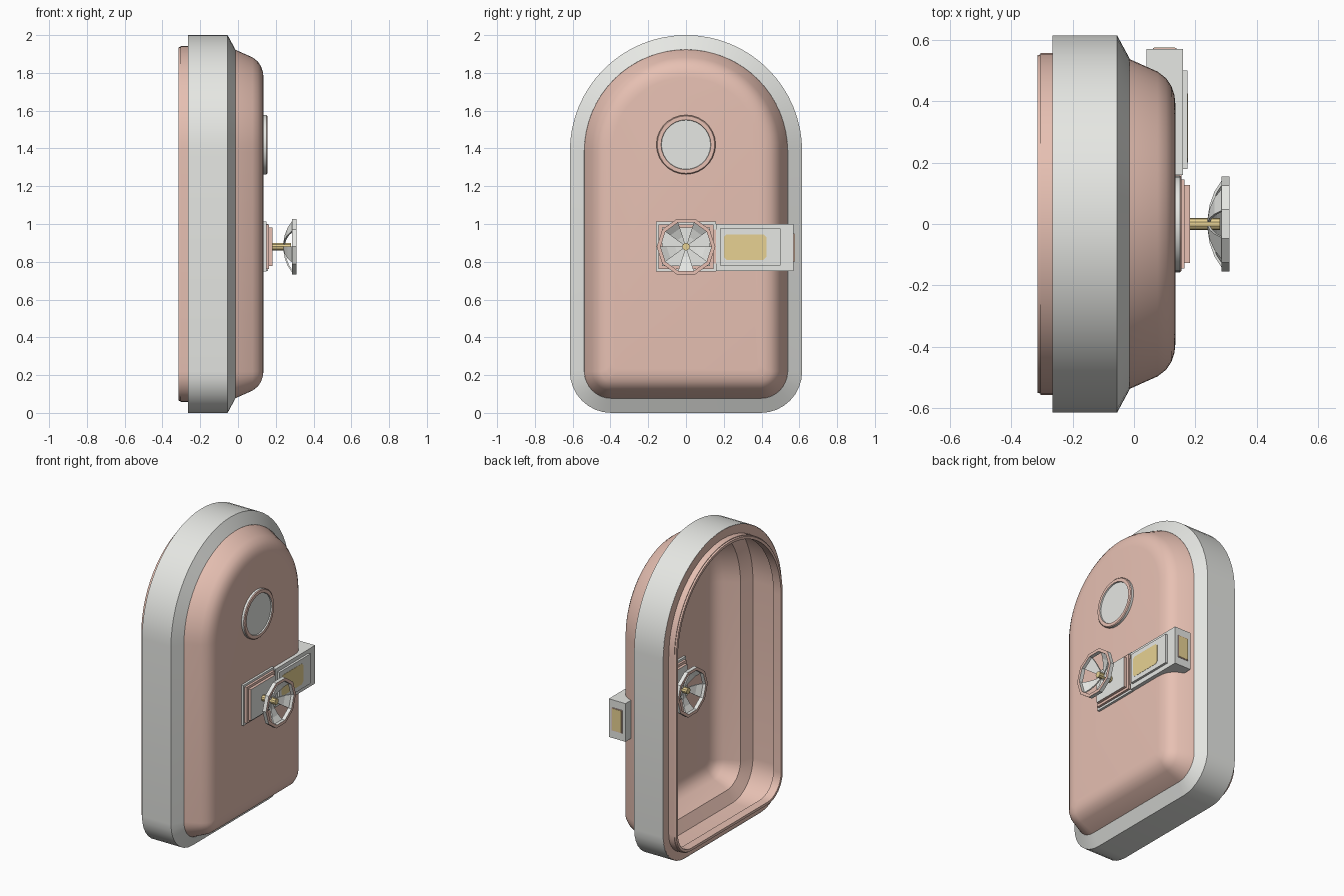
import bpy, bmesh, math
from mathutils import Vector

if "Cube" in bpy.data.objects:
    bpy.data.objects.remove(bpy.data.objects["Cube"])


def material(name, rgb):
    m = bpy.data.materials.new(name)
    m.diffuse_color = (*rgb, 1)
    m.use_nodes = True
    m.node_tree.nodes["Principled BSDF"].inputs["Base Color"].default_value = m.diffuse_color
    return m


GREY = material("light grey", (0.80, 0.81, 0.78))
PINK = material("dusty pink", (0.80, 0.53, 0.45))
GOLD = material("pale gold", (0.80, 0.64, 0.29))


def finish(name, bm, mats, smooth=None, rule=None):
    bmesh.ops.remove_doubles(bm, verts=bm.verts, dist=1e-5)
    bmesh.ops.recalc_face_normals(bm, faces=bm.faces)
    bm.normal_update()
    if rule:
        for f in bm.faces:
            f.material_index = rule(f)
    me = bpy.data.meshes.new(name)
    bm.to_mesh(me)
    bm.free()
    for m in mats:
        me.materials.append(m)
    ob = bpy.data.objects.new(name, me)
    bpy.context.collection.objects.link(ob)
    if smooth:
        bpy.ops.object.select_all(action='DESELECT')
        ob.select_set(True)
        bpy.context.view_layer.objects.active = ob
        bpy.ops.object.shade_smooth_by_angle(angle=math.radians(smooth))
    return ob


def outline(x, d):
    """Arched door outline at depth x, inset by d."""
    w, r = 0.615 - d, max(0.22 - d, 0.04)
    pts = [(w * math.cos(math.pi * i / 32), 1.385 + w * math.sin(math.pi * i / 32))
           for i in range(33)]
    for sy, a0 in ((-1, math.pi), (1, 1.5 * math.pi)):
        for i in range(9):
            a = a0 + i * math.pi / 16
            pts.append((sy * (w - r) + r * math.cos(a), d + r + r * math.sin(a)))
    return [Vector((x, y, z)) for y, z in pts]


def skin(bm, loops, closed=False, caps=False):
    rings = [[bm.verts.new(p) for p in l] for l in loops]
    pairs = list(zip(rings, rings[1:]))
    if closed:
        pairs.append((rings[-1], rings[0]))
    for a, b in pairs:
        n = len(a)
        for i in range(n):
            j = (i + 1) % n
            bm.faces.new((a[i], a[j], b[j], b[i]))
    if caps:
        bm.faces.new(rings[0])
        bm.faces.new(rings[-1])


def lathe(name, profile, n, cz, mats, closed=False, caps=False, smooth=None, rule=None):
    """Turn (x, radius) points about the x axis at height cz."""
    bm = bmesh.new()
    skin(bm, [[(x, r * math.cos(2 * math.pi * i / n), cz + r * math.sin(2 * math.pi * i / n))
               for i in range(n)] for x, r in profile], closed, caps)
    return finish(name, bm, mats, smooth, rule)


def box(name, xs, ys, zs, mats, rule=None):
    bm = bmesh.new()
    skin(bm, [[(x, ys[0], zs[0]), (x, ys[1], zs[0]), (x, ys[1], zs[1]), (x, ys[0], zs[1])]
              for x in xs], caps=True)
    return finish(name, bm, mats, rule=rule)


# Door: one thin hollow skin, from front face, under the frame, around the rear lip
# and back along the inside to the inner side of the front face
bm = bmesh.new()
skin(bm, [outline(*p) for p in (
    (0.135, 0.225), (0.132, 0.195), (0.122, 0.165), (0.105, 0.14), (0.077, 0.118),
    (-0.015, 0.077), (-0.057, 0.003), (-0.265, 0.003), (-0.265, 0.058), (-0.305, 0.058),
    (-0.305, 0.062), (-0.315, 0.065), (-0.315, 0.082), (-0.26, 0.082), (-0.26, 0.008),
    (-0.06, 0.008), (-0.021, 0.081), (0.073, 0.124), (0.099, 0.146), (0.115, 0.17),
    (0.124, 0.198), (0.127, 0.228))], caps=True)
finish("door_shell", bm, [PINK], smooth=32)

# Grey frame band with its front chamfer
bm = bmesh.new()
skin(bm, [outline(*p) for p in ((-0.265, 0.002), (-0.265, 0), (-0.055, 0), (-0.014, 0.076),
                                (-0.0145, 0.0765), (-0.0565, 0.002))], closed=True)
finish("door_frame", bm, [GREY], smooth=32)

WZ, HZ = 1.42, 0.88
for side, X in (("outer", lambda x: x), ("inner", lambda x: 0.262 - x)):
    # Round window
    lathe(side + "_window_ring", [(X(x), r) for x, r in (
        (0.132, 0.157), (0.15, 0.157), (0.155, 0.152), (0.155, 0.132), (0.148, 0.13),
        (0.132, 0.13))], 28, WZ, [PINK, GREY], closed=True, smooth=30,
        rule=lambda f: int(abs(f.normal.x) < 0.5))
    lathe(side + "_window_pane", [(X(0.132), 0.131), (X(0.147), 0.131)], 28, WZ, [GREY],
          caps=True)

    # Stepped lock plate
    for i, (x0, x1, hw, hh, mats) in enumerate((
            (0.132, 0.15, 0.158, 0.132, [GREY, GREY]),
            (0.15, 0.165, 0.145, 0.118, [PINK, PINK]),
            (0.165, 0.183, 0.127, 0.102, [PINK, GREY]))):
        box(f"{side}_lock_plate_{i + 1}", (X(x0), X(x1)), (-hw, hw), (HZ - hh, HZ + hh), mats,
            rule=lambda f: int(abs(f.normal.x) > 0.9))

    # Wheel axle, ten-sided rim and five dished spokes
    lathe(side + "_wheel_axle", [(X(0.18), 0.02), (X(0.25), 0.02), (X(0.28), 0.02)],
          10, HZ, [GOLD], caps=True)
    lathe(side + "_wheel_rim", [(X(0.286), 0.135), (X(0.286), 0.155), (X(0.311), 0.155),
                                (X(0.311), 0.135)], 10, HZ, [GREY, PINK], closed=True,
          rule=lambda f: int(abs(f.normal.x) > 0.9))
    bm = bmesh.new()
    dish = ((0.24, 0.018), (0.246, 0.06), (0.262, 0.105), (0.288, 0.145))
    section = list(dish) + [(x + 0.008, r - 0.003) for x, r in reversed(dish)]
    for k in range(5):
        a = math.radians(-18 + 72 * k)
        loops = []
        for t in (a - math.pi / 10, a + math.pi / 10):
            loops.append([bm.verts.new((X(x), r * math.cos(t), HZ + r * math.sin(t)))
                          for x, r in section])
        p, q = loops
        m = len(section)
        for i in range(m):
            j = (i + 1) % m
            bm.faces.new((p[i], p[j], q[j], q[i]))
        for l in loops:
            for i in range(3):
                bm.faces.new((l[i], l[i + 1], l[m - 2 - i], l[m - 1 - i]))
    finish(side + "_wheel_spokes", bm, [GREY])

# Bolt housing, its back following the curve of the door edge
bm = bmesh.new()
plan = ((0.16, 0.16), (0.16, 0.57), (0.04, 0.57), (0.04, 0.512), (0.075, 0.495),
        (0.102, 0.472), (0.12, 0.445), (0.13, 0.41), (0.131, 0.16))
skin(bm, [[(x, y, z) for x, y in plan] for z in (0.75, 1.0)], caps=True)
finish("bolt_housing", bm, [GREY])
box("bolt_cover", (0.16, 0.175), (0.18, 0.5), (0.78, 0.975), [GREY])
box("bolt_link", (0.132, 0.155), (0.145, 0.165), (0.79, 0.97), [PINK])
box("end_plate", (0.062, 0.138), (0.565, 0.574), (0.80, 0.95), [PINK])
box("end_badge", (0.066, 0.134), (0.57, 0.576), (0.804, 0.946), [GOLD])

# Gold badge with clipped corners
bm = bmesh.new()
y0, y1, z0, z1, c = 0.2, 0.425, 0.81, 0.945, 0.015
skin(bm, [[(x, y0 + c, z0), (x, y1 - c, z0), (x, y1, z0 + c), (x, y1, z1 - c),
           (x, y1 - c, z1), (x, y0 + c, z1), (x, y0, z1 - c), (x, y0, z0 + c)]
          for x in (0.174, 0.1765)], caps=True)
finish("cover_badge", bm, [GOLD])
